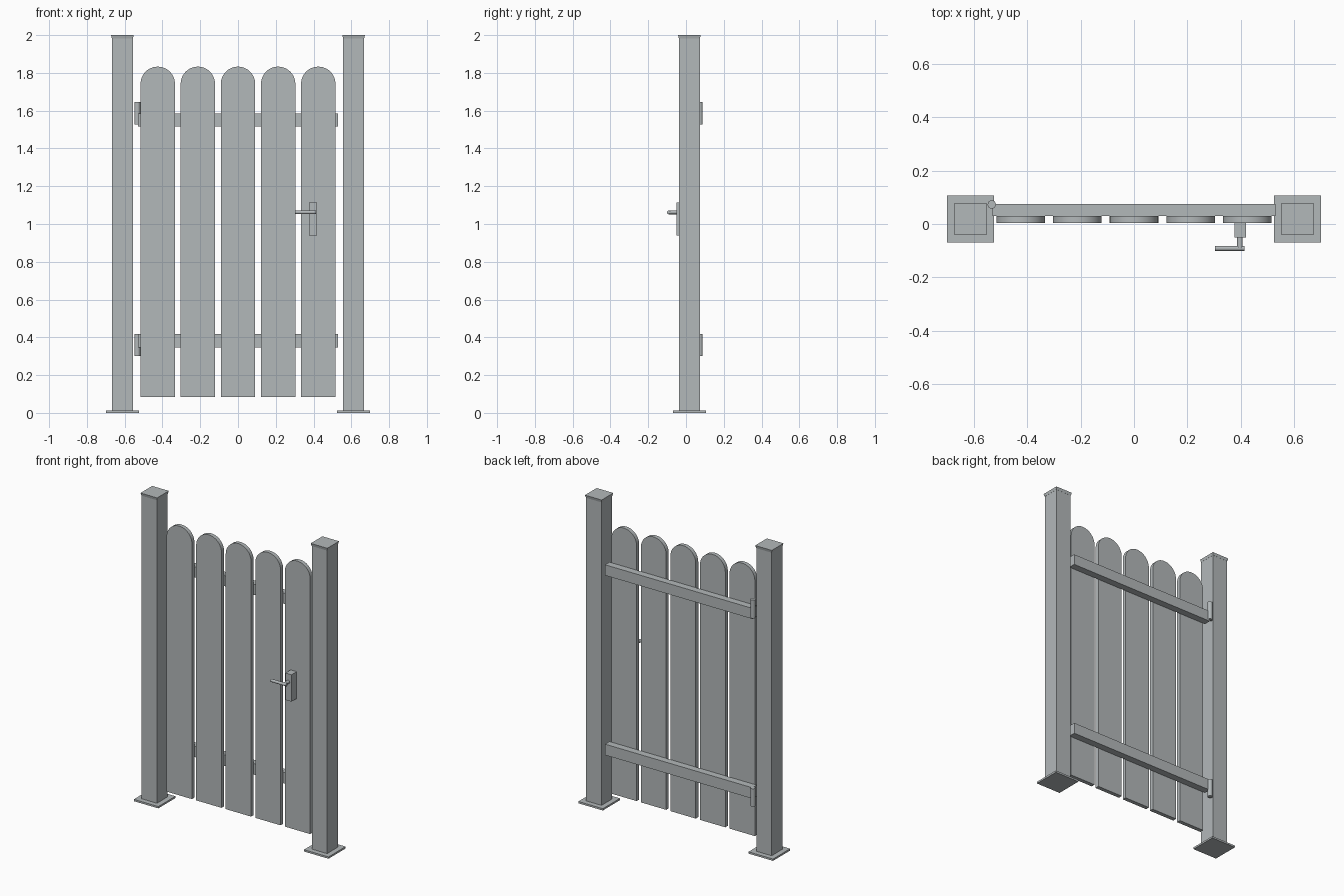
import bpy, bmesh, math
from mathutils import Matrix

if "Cube" in bpy.data.objects:
    bpy.data.objects.remove(bpy.data.objects["Cube"])

metal = bpy.data.materials.new("grey metal")
metal.diffuse_color = (0.45, 0.48, 0.49, 1)
metal.use_nodes = True
metal.node_tree.nodes["Principled BSDF"].inputs["Base Color"].default_value = metal.diffuse_color


def finish(name, bm, smooth=False):
    bmesh.ops.recalc_face_normals(bm, faces=bm.faces)
    me = bpy.data.meshes.new(name)
    bm.to_mesh(me)
    bm.free()
    me.materials.append(metal)
    ob = bpy.data.objects.new(name, me)
    bpy.context.collection.objects.link(ob)
    if smooth:
        bpy.context.view_layer.objects.active = ob
        ob.select_set(True)
        bpy.ops.object.shade_smooth_by_angle(angle=math.radians(35))
        ob.select_set(False)
    return ob


def box(name, x0, x1, y0, y1, z0, z1, taper=1.0):
    """Box from limits; taper scales the bottom face about its centre."""
    bm = bmesh.new()
    bmesh.ops.create_cube(bm, size=1)
    for v in bm.verts:
        s = taper if v.co.z < 0 else 1
        v.co.x = (x0 + x1) / 2 + v.co.x * (x1 - x0) * s
        v.co.y = (y0 + y1) / 2 + v.co.y * (y1 - y0) * s
        v.co.z = (z0 + z1) / 2 + v.co.z * (z1 - z0)
    return finish(name, bm)


def cylinder(name, centre, radius, length, axis):
    bm = bmesh.new()
    bmesh.ops.create_cone(bm, cap_ends=True, segments=24, radius1=radius,
                          radius2=radius, depth=length)
    rot = {"x": Matrix.Rotation(math.pi / 2, 4, "Y"),
           "y": Matrix.Rotation(math.pi / 2, 4, "X"),
           "z": Matrix.Identity(4)}[axis]
    bm.transform(Matrix.Translation(centre) @ rot)
    return finish(name, bm, True)


def slat(name, cx, w, z0, z1, y0, y1):
    """Board with a semicircular top."""
    r = w / 2
    pts = [(cx - r, z0), (cx + r, z0)]
    pts += [(cx + r * math.cos(a), z1 - r + r * math.sin(a))
            for a in (math.pi * i / 24 for i in range(25))]
    bm = bmesh.new()
    f = bm.faces.new([bm.verts.new((x, y0, z)) for x, z in pts])
    ext = bmesh.ops.extrude_face_region(bm, geom=[f])["geom"]
    bmesh.ops.translate(bm, vec=(0, y1 - y0, 0),
                        verts=[g for g in ext if isinstance(g, bmesh.types.BMVert)])
    return finish(name, bm, True)


# Posts with foot plates and caps
PY = 0.018
for side, s in (("left", -1), ("right", 1)):
    c = s * 0.612
    for part, h, z0, z1, t in (("post", 0.055, 0.012, 1.985, 1),
                               ("foot_plate", 0.088, 0, 0.012, 1),
                               ("post_cap", 0.06, 1.982, 2.0, 0.93)):
        box(f"{side}_{part}", c - h, c + h, PY - h, PY + h, z0, z1, t)

# Round-topped boards
for i in range(5):
    slat(f"board_{i + 1}", (i - 2) * 0.2125, 0.182, 0.083, 1.833, 0.004, 0.03)

# Cross rails and hinge barrels
for name, z0, z1, h0, h1 in (("lower", 0.347, 0.418, 0.302, 0.418),
                             ("upper", 1.515, 1.584, 1.526, 1.645)):
    box(f"{name}_rail", -0.53, 0.53, 0.03, 0.075, z0, z1)
    cylinder(f"{name}_hinge", (-0.533, 0.073, (h0 + h1) / 2), 0.0155, h1 - h0, "z")

# Lock case, spindle and lever
box("lock_case", 0.376, 0.419, -0.05, 0.004, 0.938, 1.113)
cylinder("handle_spindle", (0.397, -0.069, 1.062), 0.0105, 0.045, "y")
cylinder("handle_lever", (0.3585, -0.0915, 1.062), 0.0095, 0.111, "x")
